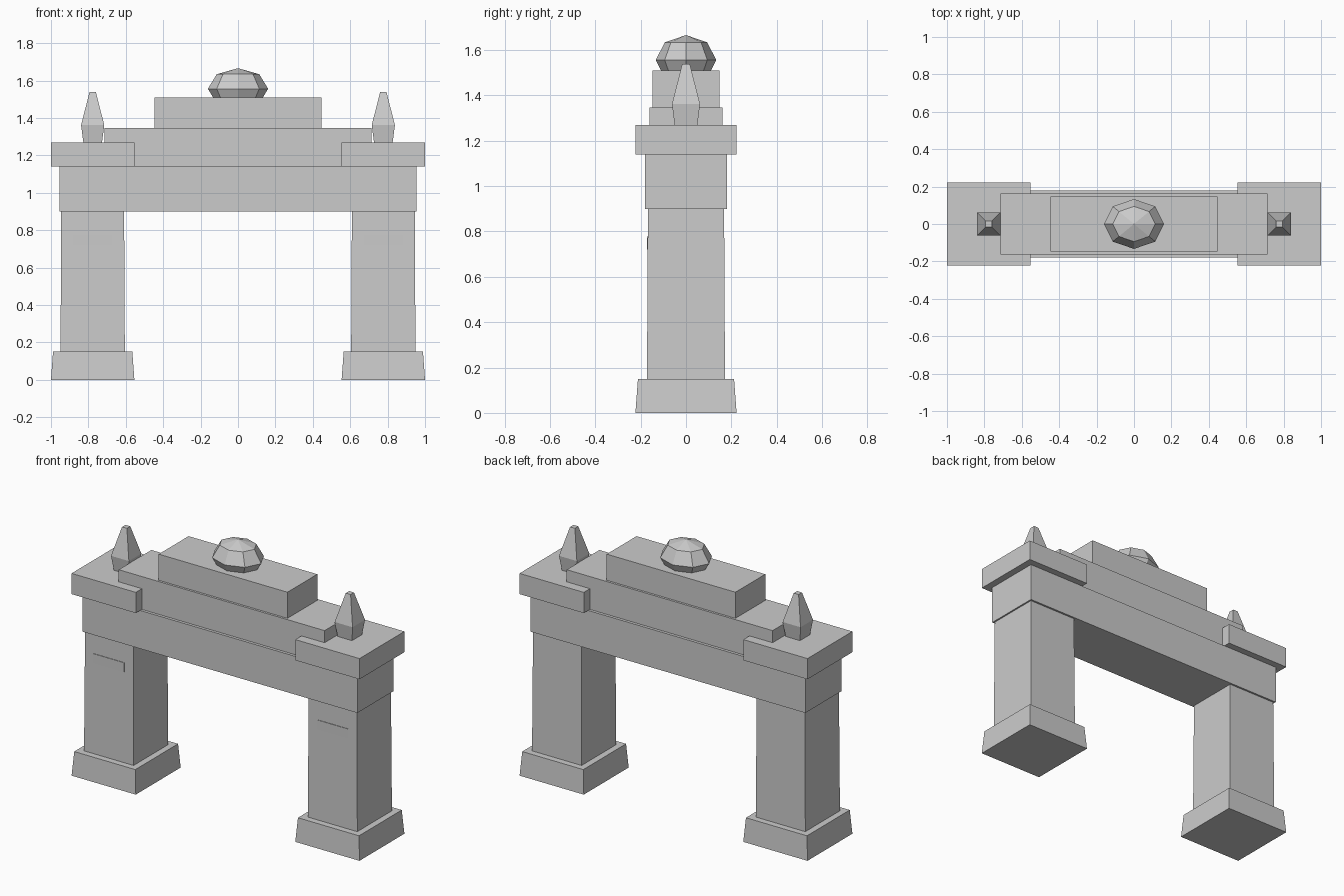
import bpy
import bmesh
from math import cos, sin, pi

if "Cube" in bpy.data.objects:
    bpy.data.objects.remove(bpy.data.objects["Cube"])


def loft(name, rings):
    """Closed solid through rings of (x, y, z) points with equal counts."""
    bm = bmesh.new()
    loops = [[bm.verts.new(p) for p in ring] for ring in rings]
    n = len(loops[0])
    for a, b in zip(loops, loops[1:]):
        for i in range(n):
            j = (i + 1) % n
            bm.faces.new((a[i], a[j], b[j], b[i]))
    bm.faces.new(loops[0][::-1])
    bm.faces.new(loops[-1])
    bmesh.ops.recalc_face_normals(bm, faces=bm.faces)
    mesh = bpy.data.meshes.new(name)
    bm.to_mesh(mesh)
    bm.free()
    obj = bpy.data.objects.new(name, mesh)
    bpy.context.collection.objects.link(obj)
    return obj


def rect_solid(name, cx, sections, cy=0.0):
    """Stacked rectangular sections (half width, half depth, z)."""
    return loft(name, [[(cx + sx * hx, cy + sy * hy, z)
                        for sx, sy in ((-1, -1), (1, -1), (1, 1), (-1, 1))]
                       for hx, hy, z in sections])


def block(name, cx, hx, hy, z0, z1, cy=0.0):
    return rect_solid(name, cx, [(hx, hy, z0), (hx, hy, z1)], cy)


# Parts repeated on both sides
for side, s in (("left", -1), ("right", 1)):
    cx = s * 0.777
    rect_solid(side + "_plinth", cx, [(0.223, 0.223, 0), (0.212, 0.212, 0.15)])
    rect_solid(side + "_pillar", cx, [(0.172, 0.172, 0.15), (0.168, 0.168, 0.9)])
    # Thin plaque on the front of the pillar
    block(side + "_plaque", cx, 0.107, 0.01, 0.72, 0.777, cy=-0.162)
    block(side + "_cap", cx, 0.223, 0.223, 1.14, 1.27)
    rect_solid(side + "_finial", cx, [(0.05, 0.05, 1.27), (0.062, 0.062, 1.362),
                                      (0.017, 0.017, 1.538)])

# Lintel and stepped upper blocks
block("lintel", 0, 0.955, 0.18, 0.9, 1.14)
block("middle_step", 0, 0.715, 0.162, 1.14, 1.346)
block("top_step", 0, 0.447, 0.148, 1.346, 1.51)

# Faceted squashed ball, partly sunk in the top step
bm = bmesh.new()
bmesh.ops.create_uvsphere(bm, u_segments=8, v_segments=4, radius=1)
bmesh.ops.scale(bm, vec=(0.161, 0.133, 0.11), verts=bm.verts)
bmesh.ops.translate(bm, vec=(0, 0, 1.556), verts=bm.verts)
mesh = bpy.data.meshes.new("crowning_ball")
bm.to_mesh(mesh)
bm.free()
bpy.context.collection.objects.link(bpy.data.objects.new("crowning_ball", mesh))
